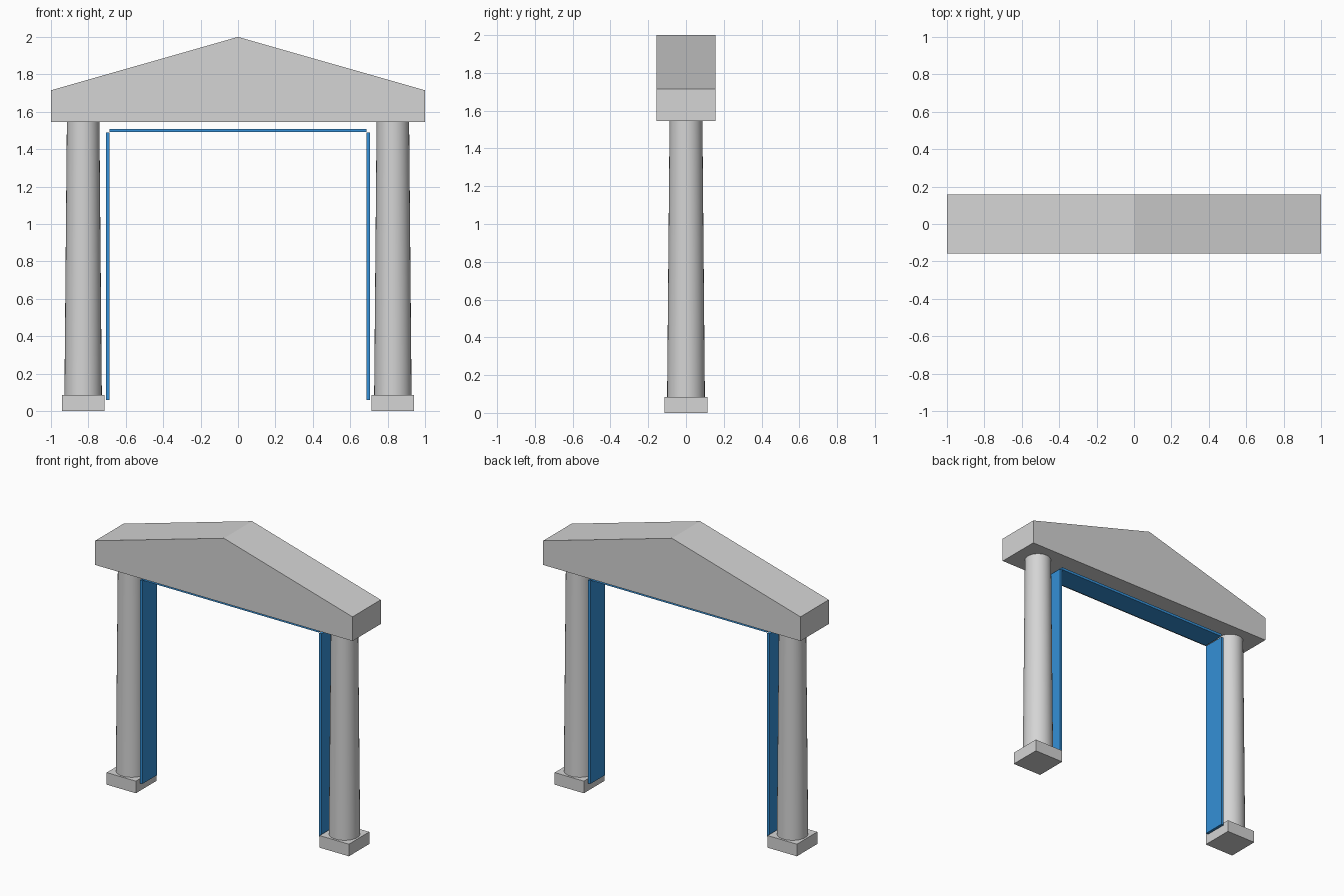
import bpy
import bmesh

default = bpy.data.objects.get("Cube")
if default:
    bpy.data.objects.remove(default, do_unlink=True)


def make_material(name, rgb):
    mat = bpy.data.materials.new(name)
    mat.use_nodes = True
    color = (*rgb, 1.0)
    mat.diffuse_color = color
    mat.node_tree.nodes["Principled BSDF"].inputs["Base Color"].default_value = color
    return mat


stone = make_material("pale grey stone", (0.66, 0.66, 0.66))
blue = make_material("blue paint", (0.035, 0.28, 0.68))


def box(name, center, size, mat):
    bpy.ops.mesh.primitive_cube_add(size=1, location=center)
    obj = bpy.context.object
    obj.name = name
    obj.scale = size
    bpy.ops.object.transform_apply(location=False, rotation=False, scale=True)
    obj.data.materials.append(mat)
    return obj


def column(name, x, bottom, top):
    bpy.ops.mesh.primitive_cone_add(vertices=32, radius1=0.1, radius2=0.087,
                                    depth=top - bottom,
                                    location=(x, 0, (top + bottom) / 2))
    obj = bpy.context.object
    obj.name = name
    obj.data.materials.append(stone)
    bpy.ops.object.shade_smooth_by_angle()


def gable(name, half_width, half_depth, bottom, top):
    bm = bmesh.new()
    profile = [(-half_width, bottom), (half_width, bottom), (0, top)]
    face = bm.faces.new([bm.verts.new((x, -half_depth, z)) for x, z in profile])
    ext = bmesh.ops.extrude_face_region(bm, geom=[face])
    verts = [g for g in ext["geom"] if isinstance(g, bmesh.types.BMVert)]
    bmesh.ops.translate(bm, verts=verts, vec=(0, 2 * half_depth, 0))
    bmesh.ops.recalc_face_normals(bm, faces=bm.faces)
    mesh = bpy.data.meshes.new(name)
    bm.to_mesh(mesh)
    bm.free()
    mesh.materials.append(stone)
    bpy.context.collection.objects.link(bpy.data.objects.new(name, mesh))


# Columns on square plinths, with a thin blue door jamb beside each
for side, s in (("left", 1), ("right", -1)):
    box(side + "_plinth", (s * 0.828, 0, 0.0425), (0.227, 0.227, 0.085), stone)
    column(side + "_column", s * 0.828, 0.085, 1.545)
    box(side + "_jamb", (s * 0.697, 0, 0.774), (0.019, 0.16, 1.428), blue)

# Blue lintel strip across the opening
box("lintel", (0, 0, 1.5), (1.372, 0.16, 0.018), blue)

# Beam and triangular roof
box("beam", (0, 0, 1.63), (2.0, 0.314, 0.17), stone)
gable("pediment", 1.0, 0.157, 1.715, 2.0)
